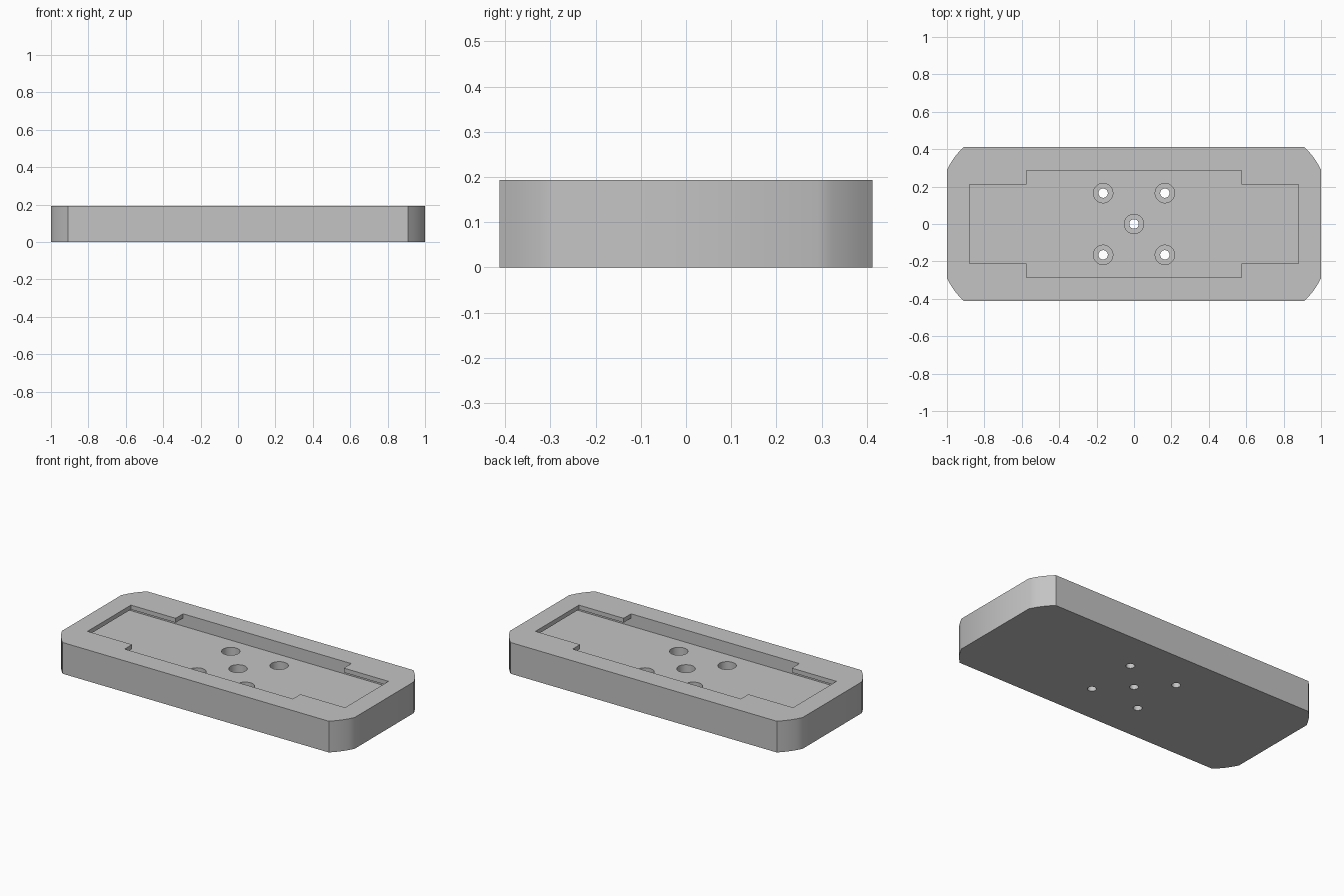
import bpy, bmesh, math
from mathutils import Vector

cube = bpy.data.objects.get("Cube")
if cube:
    bpy.data.objects.remove(cube, do_unlink=True)

HEIGHT, FLOOR, LIP = 0.193, 0.117, 0.166

grey = bpy.data.materials.new("plain grey")
grey.use_nodes = True
grey.diffuse_color = (0.55, 0.55, 0.55, 1)
grey.node_tree.nodes["Principled BSDF"].inputs["Base Color"].default_value = grey.diffuse_color


def prism(name, outline, z0, z1):
    """Extrude a closed counter-clockwise outline from z0 to z1."""
    bm = bmesh.new()
    face = bm.faces.new([bm.verts.new((x, y, z0)) for x, y in outline])
    top = bmesh.ops.extrude_face_region(bm, geom=[face])["geom"]
    bmesh.ops.translate(bm, vec=(0, 0, z1 - z0),
                        verts=[v for v in top if isinstance(v, bmesh.types.BMVert)])
    bmesh.ops.recalc_face_normals(bm, faces=bm.faces)
    mesh = bpy.data.meshes.new(name)
    bm.to_mesh(mesh)
    bm.free()
    mesh.materials.append(grey)
    obj = bpy.data.objects.new(name, mesh)
    bpy.context.collection.objects.link(obj)
    return obj


def four_way(quarter):
    """Mirror a quarter outline, listed from the +x side to the +y side."""
    back = quarter[::-1]
    return (quarter + [(-x, y) for x, y in back]
            + [(-x, -y) for x, y in quarter] + [(x, -y) for x, y in back])


def circle(cx, cy, r, n=32):
    return [(cx + r * math.cos(math.tau * i / n), cy + r * math.sin(math.tau * i / n))
            for i in range(n)]


def cut(target, outline, z0, z1):
    cutter = prism("cutter", outline, z0, z1)
    cutter.hide_render = True
    mod = target.modifiers.new("cut", "BOOLEAN")
    mod.operation, mod.solver, mod.object = "DIFFERENCE", "EXACT", cutter
    bpy.context.view_layer.objects.active = target
    bpy.ops.object.modifier_apply(modifier=mod.name)
    bpy.data.objects.remove(cutter, do_unlink=True)


# Body with gently bowed corners
a, b = Vector((1, 0.29)), Vector((0.91, 0.413))
bulge = Vector((b.y - a.y, a.x - b.x)).normalized() * 0.007
corner = [tuple(a.lerp(b, i / 4) + bulge * math.sin(math.pi * i / 4)) for i in range(5)]
body = prism("base_plate", four_way(corner), 0, HEIGHT)

# Cavity running beneath the retaining lips
cut(body, four_way([(0.95, 0.285)]), FLOOR, LIP)

# Stepped opening in the top
cut(body, four_way([(0.88, 0.212), (0.575, 0.212), (0.575, 0.285)]), FLOOR + 0.02, 0.3)

# Counterbored screw holes
spots = [(0, 0)] + [(sx * 0.165, sy * 0.165) for sx in (-1, 1) for sy in (-1, 1)]
for x, y in spots:
    cut(body, circle(x, y, 0.052), 0.05, FLOOR + 0.03)
    cut(body, circle(x, y, 0.025), -0.1, FLOOR + 0.03)

# Smooth hole walls and corners, keeping edges sharp
bpy.ops.object.select_all(action="DESELECT")
body.select_set(True)
bpy.context.view_layer.objects.active = body
bpy.ops.object.shade_smooth_by_angle(angle=math.radians(30))
